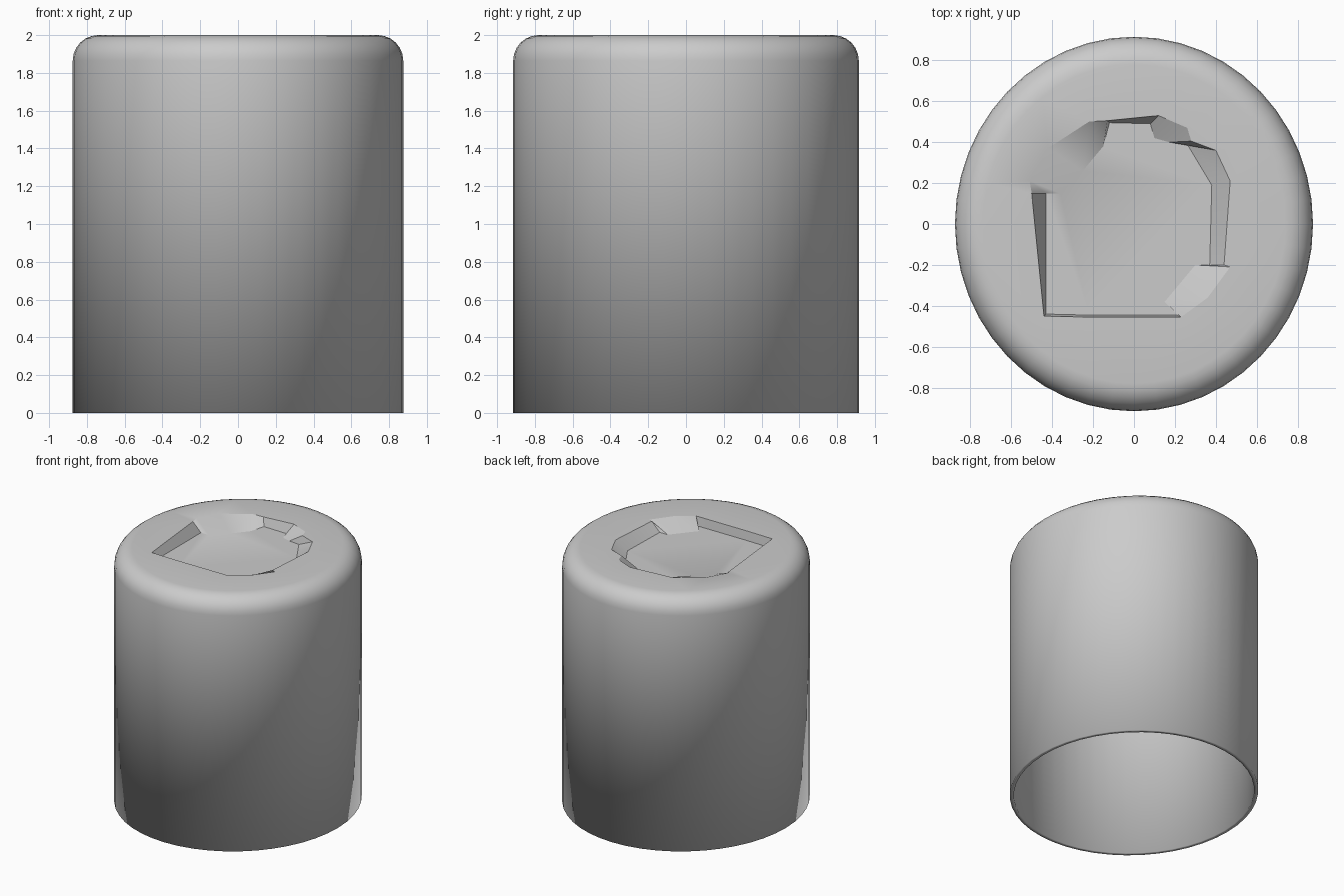
import bpy, bmesh
from math import sin, cos, pi

if "Cube" in bpy.data.objects:
    bpy.data.objects.remove(bpy.data.objects["Cube"])

SEG = 48
RX, RY = 0.875, 0.915
FILLET = 0.135

bm = bmesh.new()


def oval(inset, z):
    return [bm.verts.new(((RX - inset) * cos(2 * pi * i / SEG),
                          (RY - inset) * sin(2 * pi * i / SEG), z)) for i in range(SEG)]


def bridge(a, b):
    n = len(a)
    for i in range(n):
        j = (i + 1) % n
        bm.faces.new((a[i], a[j], b[j], b[i]))


def loop_edges(loop):
    return [bm.edges.get((v, loop[(i + 1) % len(loop)])) for i, v in enumerate(loop)]


# Side wall with rounded shoulder
profile = [(0, 0.0)]
for k in range(7):
    a = pi / 2 * k / 6
    profile.append((FILLET * (1 - cos(a)), 2 - FILLET + FILLET * sin(a)))
rings = [oval(d, z) for d, z in profile]
for a, b in zip(rings, rings[1:]):
    bridge(a, b)

# Irregular faceted dent: upper outline and matching floor outline
upper = [(-.5, .15), (-.51, .21), (-.42, .37), (-.22, .5), (-.13, .505), (.12, .53),
         (.26, .47), (.28, .405), (.4, .36), (.47, .21), (.44, -.2), (.47, -.21),
         (.36, -.36), (.23, -.455), (-.22, -.455), (-.44, -.45)]
lower = [(-.43, .15), (-.36, .15), (-.25, .26), (-.15, .38), (-.12, .495), (.08, .49),
         (.1, .42), (.17, .40), (.26, .39), (.38, .19), (.37, -.2), (.3, -.2),
         (.15, -.38), (.21, -.445), (-.22, -.445), (-.43, -.44)]
# go counter-clockwise like the rim
top = [bm.verts.new((x, y, 2)) for x, y in reversed(upper)]
low = [bm.verts.new((x, y, 1.93)) for x, y in reversed(lower)]
bridge(top, low)
bm.faces.new(low)

# Flat top between rim and dent
bmesh.ops.triangle_fill(bm, use_beauty=True, normal=(0, 0, 1),
                        edges=loop_edges(rings[-1]) + loop_edges(top))
bmesh.ops.recalc_face_normals(bm, faces=bm.faces[:])
# make sure the wall faces outward
bm.faces.ensure_lookup_table()
f = bm.faces[0]
if f.normal.dot(f.calc_center_median()) < 0:
    bmesh.ops.reverse_faces(bm, faces=bm.faces[:])

mesh = bpy.data.meshes.new("hollow_cap")
bm.to_mesh(mesh)
bm.free()
cap = bpy.data.objects.new("hollow_cap", mesh)
bpy.context.collection.objects.link(cap)

# Thin shell, open at the bottom
shell = cap.modifiers.new("shell", 'SOLIDIFY')
shell.thickness = 0.03
shell.offset = -1

bpy.context.view_layer.objects.active = cap
cap.select_set(True)
bpy.ops.object.shade_smooth_by_angle(angle=0.4)
